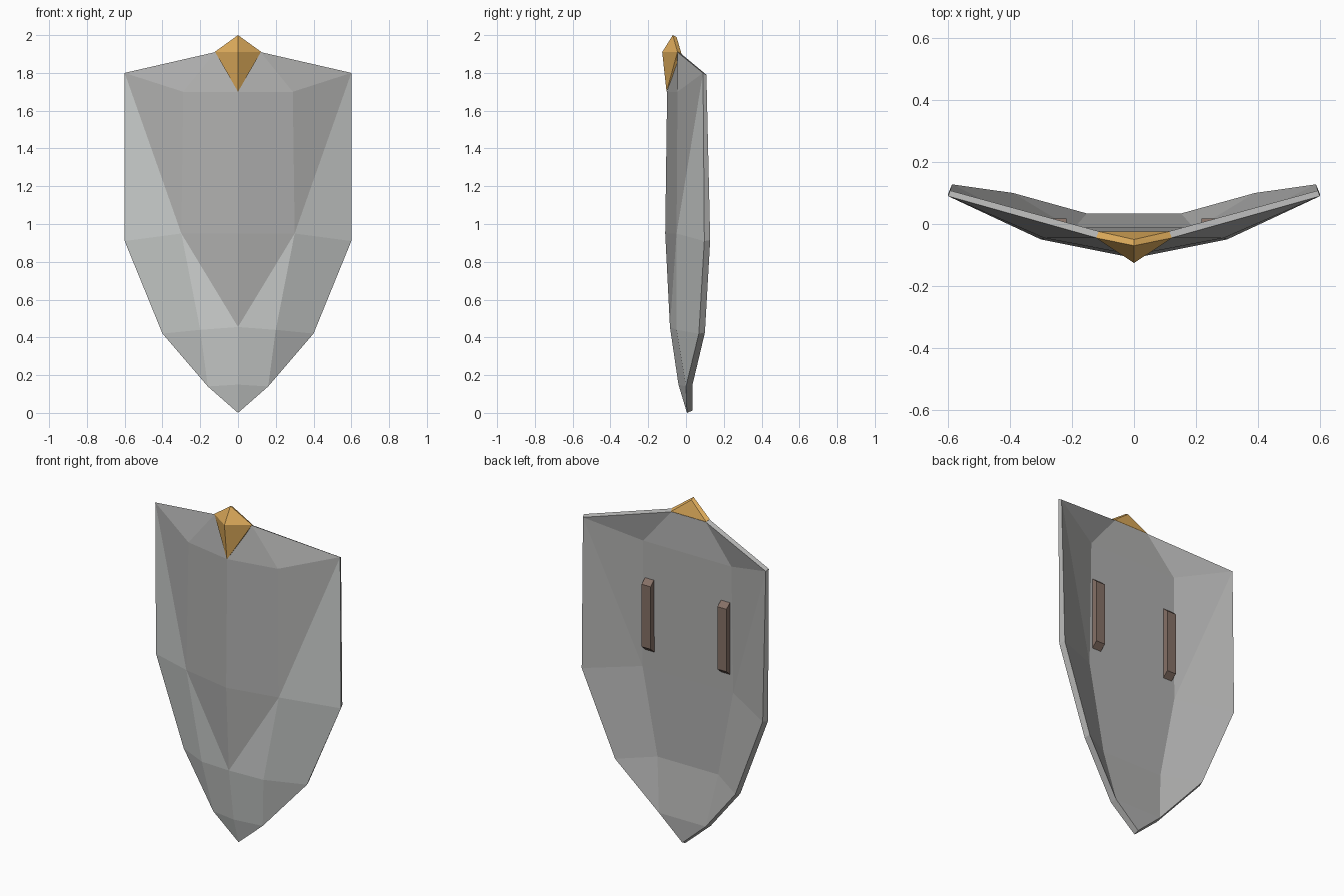
import bpy
import bmesh

if "Cube" in bpy.data.objects:
    bpy.data.objects.remove(bpy.data.objects["Cube"], do_unlink=True)


def material(name, rgb):
    m = bpy.data.materials.new(name)
    m.use_nodes = True
    m.diffuse_color = (*rgb, 1)
    m.node_tree.nodes["Principled BSDF"].inputs["Base Color"].default_value = (*rgb, 1)
    return m


light_steel = material("light steel", (0.62, 0.64, 0.63))
dark_steel = material("dark steel", (0.43, 0.43, 0.425))
gold = material("gold", (0.73, 0.41, 0.105))
leather = material("brown leather", (0.24, 0.165, 0.135))


def add_object(name, bm, *mats):
    bmesh.ops.recalc_face_normals(bm, faces=bm.faces[:])
    mesh = bpy.data.meshes.new(name)
    bm.to_mesh(mesh)
    bm.free()
    for m in mats:
        mesh.materials.append(m)
    ob = bpy.data.objects.new(name, mesh)
    bpy.context.collection.objects.link(ob)
    return ob


def hull(name, points, mat):
    bm = bmesh.new()
    for p in points:
        bm.verts.new(p)
    bmesh.ops.convex_hull(bm, input=bm.verts[:])
    bmesh.ops.dissolve_limit(bm, angle_limit=0.01, verts=bm.verts[:], edges=bm.edges[:])
    return add_object(name, bm, mat)


# Shield plate, +x half: c = centre, r = rib, e = edge, numbered from the top
front = {
    "c0": (0, -0.05, 1.91), "e0": (0.12, -0.045, 1.91),
    "c1": (0, -0.10, 1.70), "r1": (0.29, -0.045, 1.70), "e1": (0.6, 0.09, 1.80),
    "c2": (0, -0.11, 0.95), "r2": (0.30, -0.05, 0.95), "e2": (0.6, 0.097, 0.91),
    "c3": (0, -0.085, 0.455), "r3": (0.20, -0.05, 0.44), "e3": (0.40, 0.068, 0.42),
    "c4": (0, -0.04, 0.15), "e4": (0.16, 0.0, 0.14), "c5": (0, 0.005, 0),
}
# The back is flat across the middle, so its centre points come from the ribs
back = {
    "e0": (0.112, -0.024, 1.90), "r1": (0.286, -0.012, 1.69), "e1": (0.593, 0.108, 1.79),
    "r2": (0.294, -0.017, 0.95), "e2": (0.587, 0.128, 0.915),
    "r3": (0.197, -0.017, 0.445), "e3": (0.39, 0.10, 0.425),
    "e4": (0.152, 0.034, 0.147), "c5": (0, 0.034, 0.012),
}
for centre, rib in (("c0", "e0"), ("c1", "r1"), ("c2", "r2"), ("c3", "r3"), ("c4", "e4")):
    back[centre] = (0, *back[rib][1:])

dark_faces = ["c0 c1 r1 e0", "e0 r1 e1", "c1 c2 r2 r1", "r1 r2 e1", "c2 c3 r2"]
light_faces = ["e1 r2 e2", "r2 r3 e3 e2", "c3 r3 r2", "c3 c4 e4 r3", "r3 e4 e3", "c4 c5 e4"]
rim = ["c0", "e0", "e1", "e2", "e3", "e4", "c5"]

bm = bmesh.new()
vf = {k: bm.verts.new(p) for k, p in front.items()}
vb = {k: bm.verts.new(p) for k, p in back.items()}
for index, group in enumerate((light_faces, dark_faces)):
    for keys in group:
        bm.faces.new([vf[k] for k in keys.split()]).material_index = index
        bm.faces.new([vb[k] for k in keys.split()]).material_index = 1
for a, b in zip(rim, rim[1:]):
    bm.faces.new([vf[a], vf[b], vb[b], vb[a]]).material_index = 1
shield = add_object("shield_plate", bm, light_steel, dark_steel)
shield.modifiers.new("Mirror", "MIRROR")

# Faceted gold crest sharing the corners of the top edge
crest = [(0, -0.126, 1.91), (0, -0.07, 2.0), (0, -0.05, 1.99), (0, -0.103, 1.70)]
for s in (-1, 1):
    for x, y, z in (front["e0"], back["e0"]):
        crest.append((s * (x + 0.002), y, z + 0.002))
hull("crest", crest, gold)

# Two leather grips on the back, with sloped ends
for side, s in (("left", 1), ("right", -1)):
    pts = []
    for x in (0.217, 0.275):
        for y, half in ((-0.025, 0.22), (0.018, 0.183)):
            pts += [(s * x, y, 1.265 + half), (s * x, y, 1.265 - half)]
    hull(side + "_grip", pts, leather)
